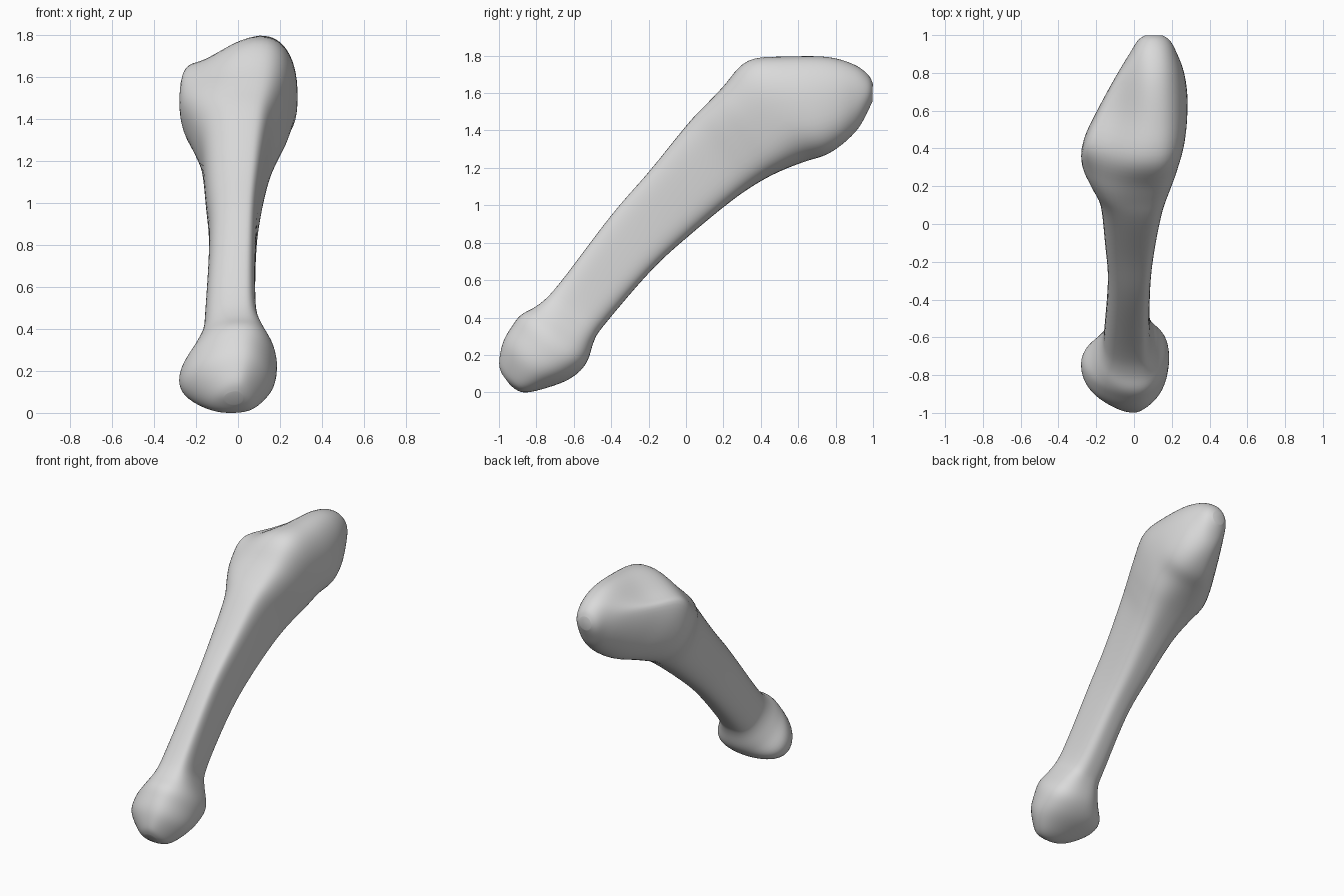
import bpy
import bmesh
from math import sin, cos, pi
from mathutils import Vector

SIDES = 56      # points around each cross-section
STEPS = 6       # rings between neighbouring sections

cube = bpy.data.objects.get("Cube")
if cube:
    bpy.data.objects.remove(cube, do_unlink=True)


def make_material(name, colour):
    mat = bpy.data.materials.new(name)
    mat.use_nodes = True
    mat.diffuse_color = colour
    mat.node_tree.nodes["Principled BSDF"].inputs["Base Color"].default_value = colour
    return mat


# Each section: upper edge y, z; lower edge y, z; least x, greatest x,
# ridge x; shift of the widest point towards the upper edge on each side;
# hollow beside the ridge; squareness of each side (1 is round, less is boxier)
lower_head = [
    (-.985, .1, -.945, .045, -.06, .02, -.01, 0, 0, 0, 1, 1),
    (-1, .16, -.87, 0, -.14, .08, 0, -.3, -.3, 0, 1, 1),
    (-.98, .27, -.73, .03, -.26, .16, .01, -.3, -.2, 0, 1, 1),
    (-.93, .36, -.61, .08, -.28, .185, .01, -.3, -.2, 0, 1, .95),
    (-.88, .42, -.53, .16, -.22, .18, .01, -.1, -.2, 0, .95, .85),
    (-.79, .47, -.49, .28, -.17, .125, .01, 0, -.1, 0, .85, .7),
]
shaft = [
    (-.68, .58, -.43, .37, -.157, .085, .01, 0, 0, 0, .8, .6),
    (-.4, .95, -.18, .66, -.138, .087, .02, 0, 0, 0, .8, .55),
    (-.2, 1.18, .03, .85, -.155, .11, .03, 0, 0, 0, .8, .55),
    (.01, 1.44, .25, 1.03, -.18, .155, .04, 0, -.05, 0, .8, .55),
]
upper_head = [
    (.11, 1.545, .4, 1.13, -.235, .2, .05, .1, -.1, 0, .85, .6),
    (.2, 1.64, .52, 1.19, -.28, .24, .06, .15, -.1, .08, .9, .65),
    (.33, 1.78, .64, 1.235, -.265, .275, .08, .32, -.05, .24, .95, .75),
    (.55, 1.8, .75, 1.27, -.18, .285, .1, .3, -.1, .28, 1, .8),
    (.76, 1.797, .84, 1.33, -.09, .265, .1, .2, -.1, .16, 1, .85),
    (.9, 1.755, .92, 1.41, -.02, .225, .1, .1, 0, 0, 1, .9),
    (.975, 1.7, .97, 1.5, .02, .19, .1, 0, 0, 0, 1, 1),
    (1, 1.65, .998, 1.56, .06, .15, .1, 0, 0, 0, 1, 1),
]


def smooth_sections(sections):
    """Fill in rings between the sections with a smooth spline."""
    rings = []
    last = len(sections) - 1
    for i in range(last):
        quad = (sections[max(i - 1, 0)], sections[i],
                sections[i + 1], sections[min(i + 2, last)])
        for step in range(STEPS):
            t = step / STEPS
            rings.append([
                b + t * (c - a) / 2
                + t * t * (a - 2.5 * b + 2 * c - d / 2)
                + t ** 3 * (3 * (b - c) + d - a) / 2
                for a, b, c, d in zip(*quad)])
    rings.append(sections[last])
    return rings


def ring_points(section):
    """Rounded, lopsided cross-section between upper and lower edges."""
    uy, uz, ly, lz, left, right, ridge = section[:7]
    shift_left, shift_right, hollow, square_left, square_right = section[7:]
    keel = (left + right) / 2
    points = []
    for i in range(SIDES):
        angle = 2 * pi * i / SIDES
        v, s = cos(angle), sin(angle)
        upper, on_right = v > 0, s > 0
        if on_right:
            edge, shift, power = right, shift_right, square_right
        else:
            edge, shift, power = left, shift_left, square_left
        v = abs(v) ** power * (1 if upper else -1)
        centre = keel + (ridge - keel) * (v + 1) / 2
        x = centre + (edge - centre) * abs(s) ** power
        w = v + shift * (1 - v * v)
        if upper and not on_right:
            w -= hollow * sin(2 * angle) ** 2
        f = (w + 1) / 2
        points.append(Vector((x, ly + (uy - ly) * f, lz + (uz - lz) * f)))
    return points


# Skin the rings into one closed surface
bm = bmesh.new()
rings = [[bm.verts.new(p) for p in ring_points(s)]
         for s in smooth_sections(lower_head + shaft + upper_head)]
for a, b in zip(rings, rings[1:]):
    for i in range(SIDES):
        j = (i + 1) % SIDES
        bm.faces.new((a[i], a[j], b[j], b[i]))
bm.faces.new(rings[0])
bm.faces.new(rings[-1])

# Soften the surface slightly, then stand it on the ground
for _ in range(4):
    bmesh.ops.smooth_vert(bm, verts=bm.verts, factor=.5,
                          use_axis_x=True, use_axis_y=True, use_axis_z=True)
bmesh.ops.recalc_face_normals(bm, faces=bm.faces)
floor = min(v.co.z for v in bm.verts)
bmesh.ops.translate(bm, verts=bm.verts, vec=(0, 0, -floor))

mesh = bpy.data.meshes.new("long_bone")
bm.to_mesh(mesh)
bm.free()
mesh.materials.append(make_material("bone grey", (.7, .7, .7, 1)))
bone = bpy.data.objects.new("long_bone", mesh)
bpy.context.collection.objects.link(bone)

bpy.ops.object.select_all(action='DESELECT')
bone.select_set(True)
bpy.context.view_layer.objects.active = bone
bpy.ops.object.shade_smooth_by_angle(angle=pi / 3)
